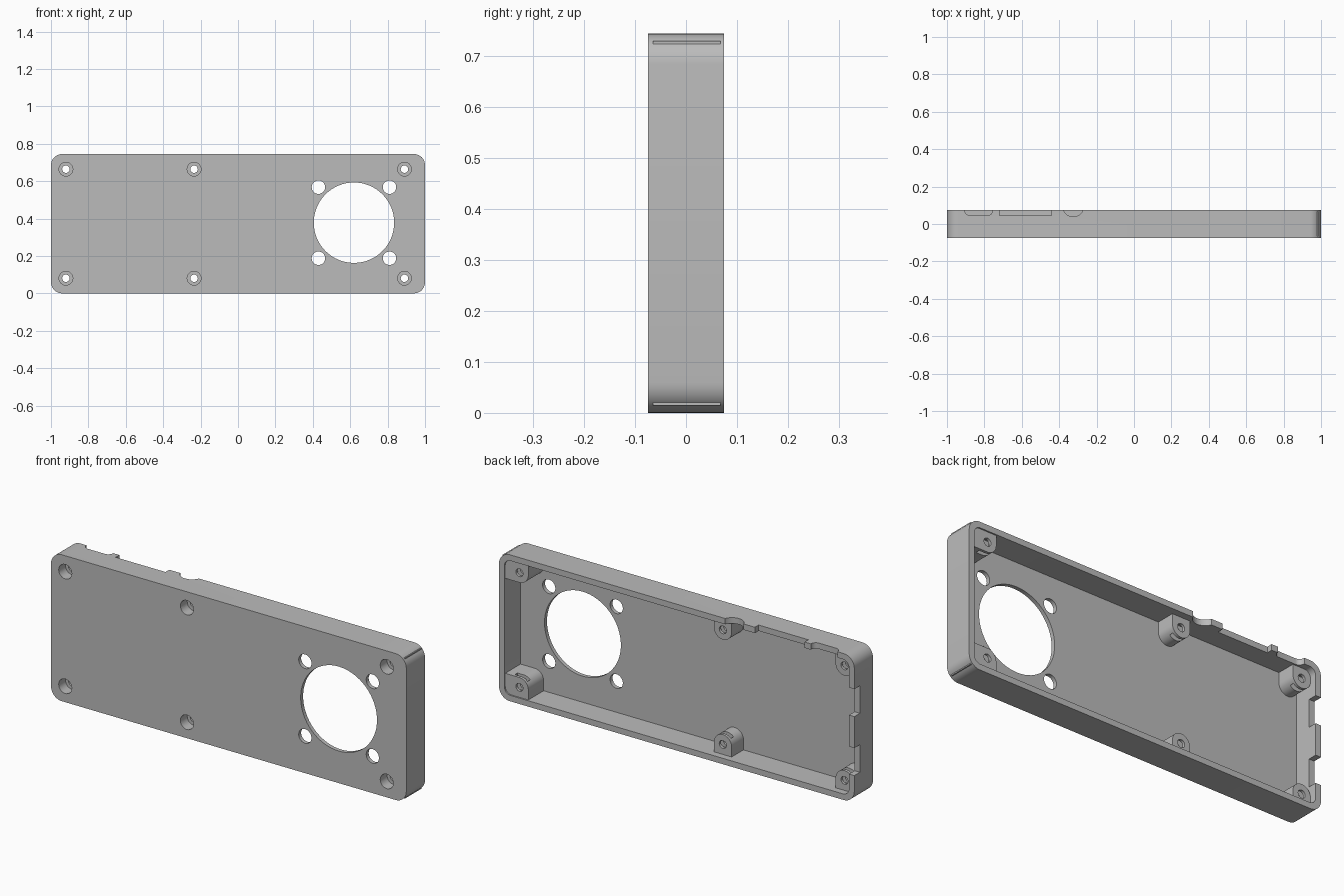
import bpy, bmesh
from math import sin, cos, pi, radians

cube = bpy.data.objects.get("Cube")
if cube:
    bpy.data.objects.remove(cube, do_unlink=True)

W, H, FRONT, BACK = 1.0, 0.745, -0.075, 0.075
WALL, FLOOR = 0.03, -0.055

grey = bpy.data.materials.new("plain grey")
grey.use_nodes = True
grey.diffuse_color = (0.5, 0.5, 0.5, 1)
grey.node_tree.nodes["Principled BSDF"].inputs["Base Color"].default_value = (0.5, 0.5, 0.5, 1)


def arc(cx, cz, r, a0, a1, n):
    return [(cx + r * cos(radians(a0 + (a1 - a0) * i / n)),
             cz + r * sin(radians(a0 + (a1 - a0) * i / n))) for i in range(n + 1)]


def circle(cx, cz, r, n=32):
    return arc(cx, cz, r, 0, 360, n)[:-1]


def rounded(x0, x1, z0, z1, r, n=8):
    return (arc(x1 - r, z1 - r, r, 0, 90, n) + arc(x0 + r, z1 - r, r, 90, 180, n)
            + arc(x0 + r, z0 + r, r, 180, 270, n) + arc(x1 - r, z0 + r, r, 270, 360, n))


def box(x0, x1, z0, z1):
    return [(x0, z0), (x1, z0), (x1, z1), (x0, z1)]


def prism(name, points, y0, y1, axis="y"):
    """Extrude an outline along y, or along z with the outline in x and y."""
    bm = bmesh.new()
    place = (lambda a, b, t: (a, t, b)) if axis == "y" else (lambda a, b, t: (a, b, t))
    face = bm.faces.new([bm.verts.new(place(a, b, y0)) for a, b in points])
    ext = bmesh.ops.extrude_face_region(bm, geom=[face])
    move = (0, y1 - y0, 0) if axis == "y" else (0, 0, y1 - y0)
    bmesh.ops.translate(bm, vec=move,
                        verts=[v for v in ext["geom"] if isinstance(v, bmesh.types.BMVert)])
    bmesh.ops.recalc_face_normals(bm, faces=bm.faces[:])
    mesh = bpy.data.meshes.new(name)
    bm.to_mesh(mesh)
    bm.free()
    mesh.materials.append(grey)
    obj = bpy.data.objects.new(name, mesh)
    bpy.context.collection.objects.link(obj)
    return obj


def activate(obj):
    bpy.ops.object.select_all(action="DESELECT")
    obj.select_set(True)
    bpy.context.view_layer.objects.active = obj


def cut(obj, points, y0, y1, axis="y"):
    cutter = prism("cutter", points, y0, y1, axis)
    cutter.hide_render = True
    mod = obj.modifiers.new("cut", "BOOLEAN")
    mod.operation, mod.solver, mod.object = "DIFFERENCE", "EXACT", cutter
    activate(obj)
    bpy.ops.object.modifier_apply(modifier=mod.name)
    bpy.data.objects.remove(cutter, do_unlink=True)


def finish(obj):
    activate(obj)
    bpy.ops.object.shade_smooth_by_angle(angle=radians(30))


# Tray: face plate with a surrounding wall, open at the back
tray = prism("case_tray", rounded(-W, W, 0, H, 0.06), FRONT, BACK)
cut(tray, rounded(-W + WALL, W - WALL, WALL, H - WALL, 0.035), FLOOR, 0.2)

# Large round opening with four mounting holes
cut(tray, circle(0.62, 0.378, 0.215, 64), -0.2, 0)
for x in (0.43, 0.81):
    for z in (0.188, 0.568):
        cut(tray, circle(x, z, 0.036), -0.2, 0)

# Port notches in the top wall (outline in x and y)
TOP = (H - 0.045, H + 0.1)
cut(tray, rounded(-0.905, -0.755, 0.047, 0.16, 0.027), *TOP, "z")
cut(tray, box(-0.72, -0.44, 0.045, 0.16), *TOP, "z")
cut(tray, circle(-0.325, 0.095, 0.056), *TOP, "z")

# Port notches in the right wall
for z in (0.14, 0.44):
    cut(tray, box(-1.1, -0.955, z, z + 0.14), 0.03, 0.2)

# Screw bosses along the bottom and top walls
R = 0.05
for column, x, end in (("right", -0.92, 0.04), ("middle", -0.235, 0.04), ("left", 0.89, 0.068)):
    for row, z, s in (("bottom", 0.081, 1), ("top", 0.664, -1)):
        wall = 0.015 if s > 0 else H - 0.015
        if column == "left":
            outline = [(x - R, wall)] + arc(x, z, R, 180, 180 - 90 * s, 10) + [
                (0.985, z + R * s), (0.985, wall)]
        else:
            outline = [(x - R, wall)] + arc(x, z, R, 180, 180 - 180 * s, 20) + [(x + R, wall)]
        boss = prism(f"screw_boss_{row}_{column}", outline, FLOOR - 0.01, end)
        # Nut slot opening towards the middle of the case
        cut(boss, box(x - 0.036, x + 0.036, min(z - 0.03 * s, z + 0.1 * s),
                      max(z - 0.03 * s, z + 0.1 * s)), end - 0.035, end - 0.014)
        for part in (boss, tray):
            cut(part, circle(x, z, 0.02, 24), -0.2, 0.2)
            cut(part, circle(x, z, 0.037, 24), -0.2, -0.02)
        finish(boss)

finish(tray)
